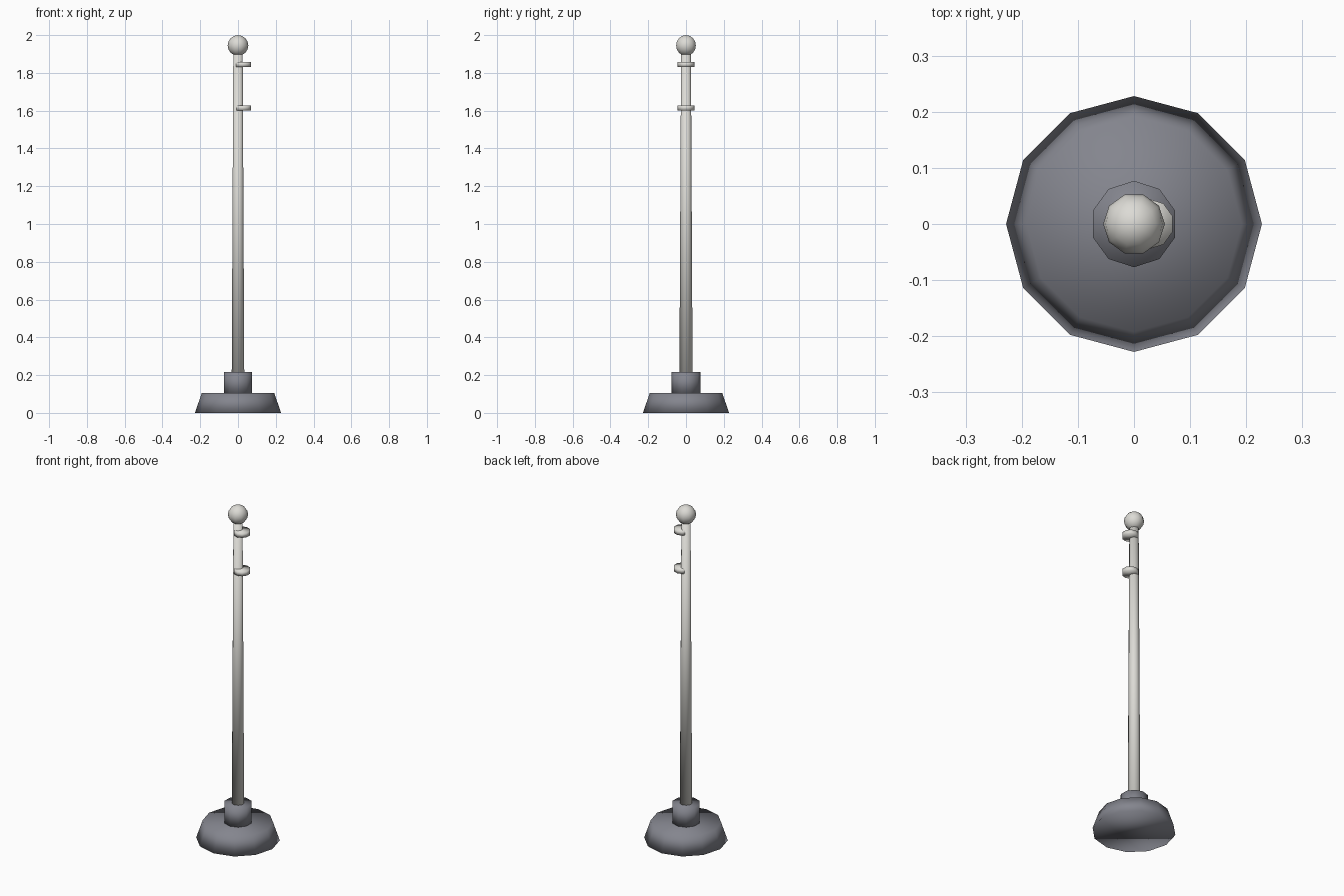
import bpy, math

if "Cube" in bpy.data.objects:
    bpy.data.objects.remove(bpy.data.objects["Cube"])


def material(name, rgb):
    m = bpy.data.materials.new(name)
    m.diffuse_color = (*rgb, 1)
    m.use_nodes = True
    m.node_tree.nodes["Principled BSDF"].inputs["Base Color"].default_value = m.diffuse_color
    return m


grey = material("slate grey", (0.23, 0.235, 0.27))
pale = material("pale grey", (0.72, 0.71, 0.67))


def finish(name, mat):
    ob = bpy.context.object
    ob.name = name
    ob.data.materials.append(mat)
    # every face is smooth, caps included, for the soft rolled shading
    for p in ob.data.polygons:
        p.use_smooth = True
    return ob


def drum(name, mat, sides, r1, r2, z1, z2, x=0):
    """Capped, optionally tapered cylinder with a corner on the +y axis."""
    bpy.ops.mesh.primitive_cone_add(vertices=sides, radius1=r1, radius2=r2, depth=z2 - z1,
                                    location=(x, 0, (z1 + z2) / 2))
    return finish(name, mat)


# weighted foot and the socket that holds the pole
drum("base", grey, 12, 0.228, 0.192, 0.0, 0.105)
drum("socket", grey, 10, 0.077, 0.077, 0.1, 0.217)

# tapered pole
drum("pole", pale, 10, 0.035, 0.026, 0.19, 1.92)

# off-centre flag rings
for name, z in (("lower_ring", 1.615), ("upper_ring", 1.845)):
    drum(name, pale, 10, 0.045, 0.045, z - 0.0135, z + 0.0135, x=0.026)

# finial ball
bpy.ops.mesh.primitive_uv_sphere_add(segments=10, ring_count=8, radius=0.055,
                                     location=(0, 0, 1.945), rotation=(0, 0, math.pi / 2))
finish("finial", pale)
